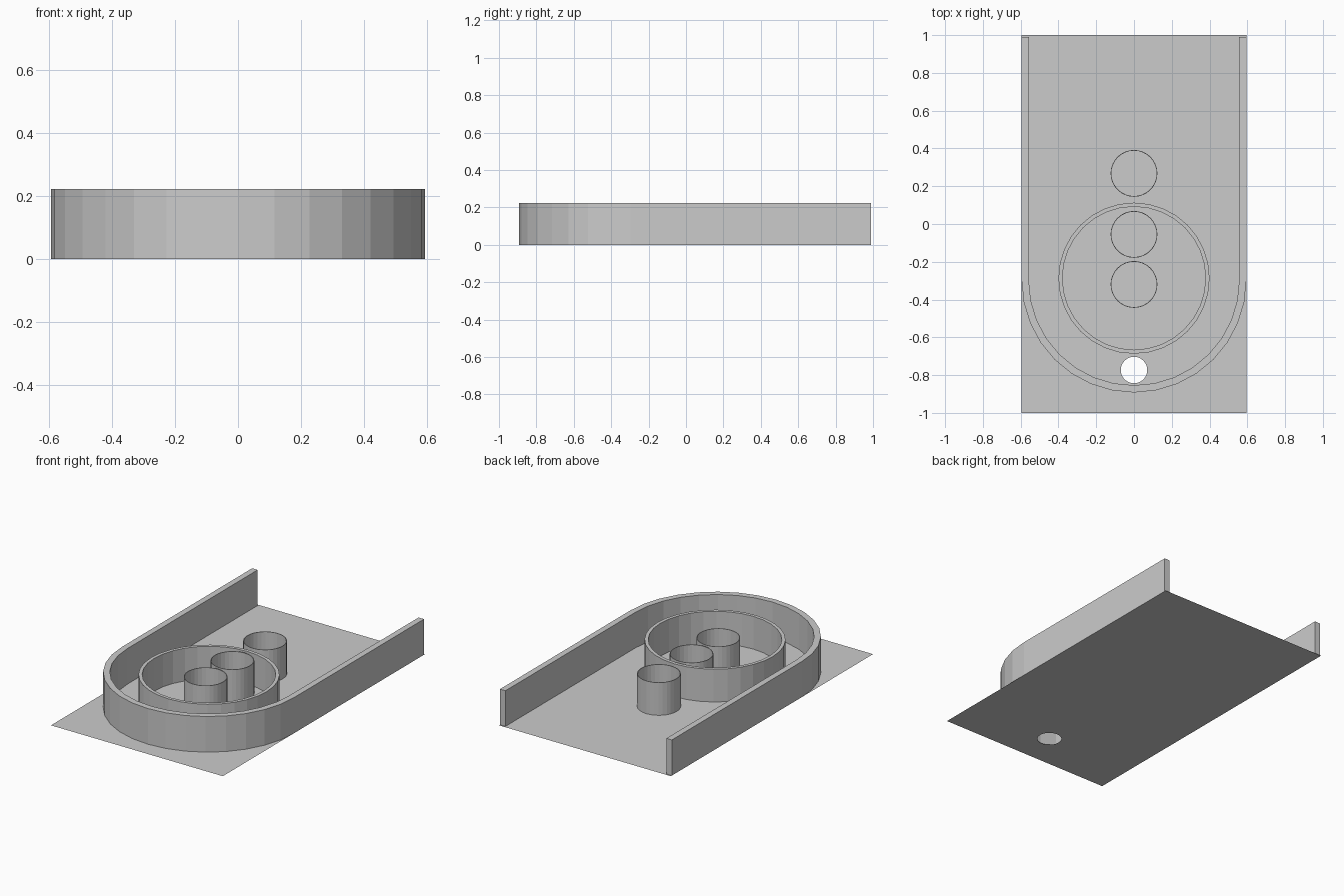
import bpy, bmesh
from math import sin, cos, pi

if "Cube" in bpy.data.objects:
    bpy.data.objects.remove(bpy.data.objects["Cube"])

W, SEG = 0.595, 32


def finish(name, bm):
    me = bpy.data.meshes.new(name)
    bm.to_mesh(me)
    bm.free()
    ob = bpy.data.objects.new(name, me)
    bpy.context.collection.objects.link(ob)
    return ob


def circle(r, y, n=SEG):
    return [(r * cos(2 * pi * i / n), y + r * sin(2 * pi * i / n)) for i in range(n)]


def wall(name, outer, inner, h, closed):
    """Upright wall of height h between two matching outlines."""
    bm = bmesh.new()
    rows = [[bm.verts.new((x, y, z)) for x, y in path]
            for path, z in ((outer, 0), (outer, h), (inner, h), (inner, 0))]
    n = len(outer)
    for k in range(4):
        a, b = rows[k], rows[(k + 1) % 4]
        for i in range(n if closed else n - 1):
            j = (i + 1) % n
            bm.faces.new((a[i], a[j], b[j], b[i]))
    if not closed:
        for i in (0, n - 1):
            bm.faces.new([r[i] for r in rows])
    bmesh.ops.recalc_face_normals(bm, faces=bm.faces)
    return finish(name, bm)


def u_path(r, y_mid, y_end):
    arc = [(-r * cos(pi * i / 16), y_mid - r * sin(pi * i / 16)) for i in range(17)]
    return [(-r, y_end)] + arc + [(r, y_end)]


# Thin base sheet with a round drain hole
bm = bmesh.new()
for loop in ([(-W, -1), (W, -1), (W, 1), (-W, 1)], circle(0.07, -0.773)):
    vs = [bm.verts.new((x, y, 0)) for x, y in loop]
    for i, v in enumerate(vs):
        bm.edges.new((v, vs[(i + 1) % len(vs)]))
bmesh.ops.triangle_fill(bm, use_beauty=True, edges=bm.edges[:], normal=(0, 0, 1))
bmesh.ops.dissolve_limit(bm, angle_limit=0.01, verts=bm.verts[:], edges=bm.edges[:])
finish("base_sheet", bm)

# U-shaped outer wall
wall("outer_wall", u_path(W, -0.297, 0.99), u_path(0.557, -0.297, 0.99), 0.223, False)

# Large ring and three thin tubes
wall("large_ring", circle(0.40, -0.287), circle(0.379, -0.287), 0.205, True)
for i, y in enumerate((0.268, -0.055, -0.32)):
    wall(f"small_tube_{i + 1}", circle(0.124, y), circle(0.12, y), 0.205, True)
